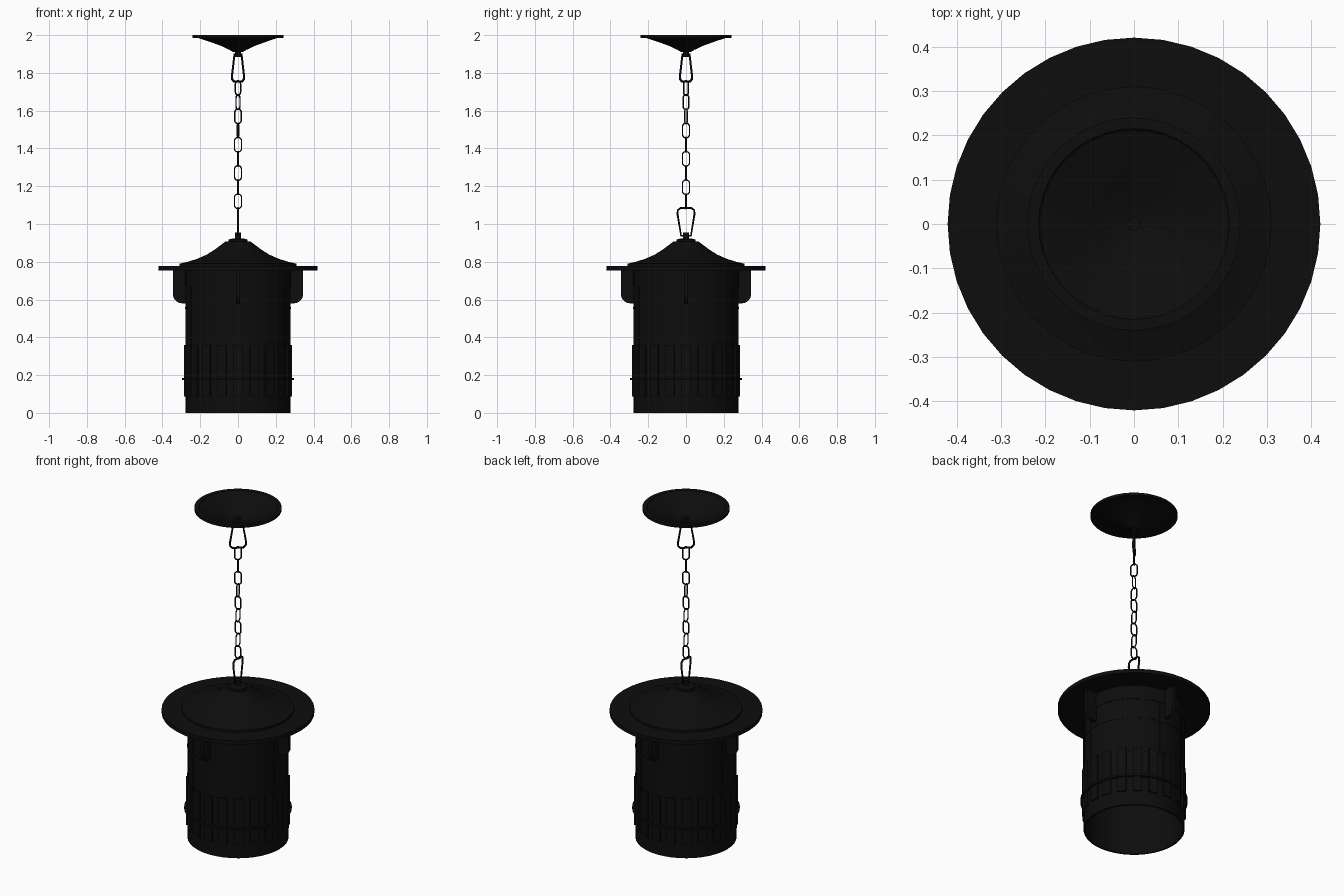
import bpy, bmesh
from math import sin, cos, pi, radians
from mathutils import Matrix, Vector

if "Cube" in bpy.data.objects:
    bpy.data.objects.remove(bpy.data.objects["Cube"], do_unlink=True)

black = bpy.data.materials.new("black iron")
black.use_nodes = True
COLOUR = (0.004, 0.004, 0.004, 1)
black.diffuse_color = COLOUR
black.node_tree.nodes["Principled BSDF"].inputs["Base Color"].default_value = COLOUR
SIDES = 40


def finish(obj, angle=30):
    if not obj.data.materials:
        obj.data.materials.append(black)
    bpy.ops.object.select_all(action="DESELECT")
    obj.select_set(True)
    bpy.context.view_layer.objects.active = obj
    if obj.type == "CURVE":
        bpy.ops.object.convert(target="MESH")
    bpy.ops.object.shade_smooth_by_angle(angle=radians(angle))


def from_bmesh(name, bm, angle=30):
    bmesh.ops.recalc_face_normals(bm, faces=bm.faces)
    mesh = bpy.data.meshes.new(name)
    bm.to_mesh(mesh)
    bm.free()
    obj = bpy.data.objects.new(name, mesh)
    bpy.context.collection.objects.link(obj)
    finish(obj, angle)
    return obj


def lathe(name, profile, sides=SIDES):
    """Spin a closed (radius, height) profile round the z axis."""
    bm = bmesh.new()
    verts = [bm.verts.new((r, 0, z)) for r, z in profile]
    edges = [bm.edges.new((a, b)) for a, b in zip(verts, verts[1:] + verts[:1])]
    bmesh.ops.spin(bm, geom=verts + edges, cent=(0, 0, 0), axis=(0, 0, 1),
                   angle=2 * pi, steps=sides, use_duplicate=False)
    bmesh.ops.remove_doubles(bm, verts=bm.verts, dist=1e-5)
    bmesh.ops.dissolve_degenerate(bm, edges=bm.edges, dist=1e-6)
    return from_bmesh(name, bm)


def plates(name, count, radius, size, z, offset=0):
    """Upright plates spaced round the body."""
    bm = bmesh.new()
    for i in range(count):
        turn = Matrix.Rotation(2 * pi * i / count + offset, 4, "Z")
        place = Matrix.Translation((radius, 0, z))
        bmesh.ops.create_cube(bm, size=1, matrix=turn @ place @ Matrix.Diagonal((*size, 1)))
    return from_bmesh(name, bm)


def wire(name, points, radius, angle):
    """Closed wire through (across, height) points, turned about z."""
    curve = bpy.data.curves.new(name, "CURVE")
    curve.dimensions = "3D"
    curve.bevel_depth = radius
    curve.bevel_resolution = 1
    spline = curve.splines.new("POLY")
    spline.points.add(len(points) - 1)
    for p, (u, z) in zip(spline.points, points):
        p.co = (u * cos(angle), u * sin(angle), z, 1)
    spline.use_cyclic_u = True
    obj = bpy.data.objects.new(name, curve)
    bpy.context.collection.objects.link(obj)
    finish(obj, 60)


# Ceiling canopy: thin dish, open at the top
outer = [(0.24, 2.0), (0.24, 1.985), (0.21, 1.985), (0.15, 1.965),
         (0.09, 1.943), (0.045, 1.922), (0.025, 1.91)]
inner = [(0.0, 1.925), (0.04, 1.93), (0.09, 1.952), (0.15, 1.974), (0.21, 1.994), (0.215, 2.0)]
lathe("ceiling_canopy", outer + [(0.0, 1.91)] + inner)
lathe("canopy_stem", [(0, 1.94), (0.015, 1.94), (0.015, 1.885), (0, 1.885)], 16)

# Hanging loops, narrow at the stem and wide where the chain hooks on
loop = [(0.026, 0), (0.045, 0.115), (0.043, 0.135), (0.03, 0.146)]
loop += [(-u, h) for u, h in reversed(loop)]
wire("upper_loop", [(u, 1.9 - h) for u, h in loop], 0.006, radians(45))
wire("lower_loop", [(u, 0.938 + h) for u, h in loop], 0.006, radians(90))

# Chain: alternating links, twisting a little near the top
for i in range(9):
    centre = 1.12 + 0.075 * i
    twist = radians(90 * i + max(0, i - 4) * 11)
    ring = []
    for k in range(16):
        a = 2 * pi * (k + 0.5) / 16
        ring.append((0.019 * cos(a), centre + 0.019 * sin(a) + (0.02 if sin(a) > 0 else -0.02)))
    wire(f"chain_link_{i + 1}", ring, 0.004, twist)

# Roof with a flared curve, its cap and the wide brim
lathe("roof_stem", [(0, 0.9), (0.015, 0.9), (0.015, 0.955), (0, 0.955)], 16)
lathe("roof_cap", [(0, 0.9), (0.05, 0.9), (0.05, 0.918), (0.035, 0.922), (0, 0.922)])
lathe("roof", [(0, 0.768), (0.31, 0.768), (0.31, 0.79), (0.265, 0.8), (0.215, 0.816),
               (0.165, 0.838), (0.12, 0.867), (0.085, 0.893), (0.065, 0.908), (0, 0.908)])
lathe("brim", [(0, 0.755), (0.42, 0.755), (0.42, 0.778), (0, 0.778)])

# Hollow body, open at the bottom, with bands and a thin ring
lathe("body", [(0.278, 0), (0.278, 0.757), (0.268, 0.757), (0.268, 0)])
for name, low, high, radius in (("upper_band", 0.67, 0.74, 0.281),
                                ("middle_band", 0.55, 0.56, 0.28),
                                ("thin_ring", 0.174, 0.186, 0.296)):
    lathe(name, [(0.272, low), (radius, low), (radius, high), (0.272, high)])

# Raised slats and the fine seams between the boards
plates("slats", 20, 0.28, (0.012, 0.05, 0.275), 0.223)
plates("seams", 20, 0.277, (0.006, 0.004, 0.4), 0.54, radians(9))

# Four rounded brackets under the brim
bm = bmesh.new()
section = [(0.27, 0.757), (0.345, 0.757), (0.345, 0.64)]
section += [(0.295 + 0.05 * cos(a), 0.63 - 0.05 * sin(a))
            for a in (radians(d) for d in range(15, 91, 15))]
section.append((0.27, 0.58))
for i in range(4):
    turn = Matrix.Rotation(i * pi / 2, 3, "Z")
    face = bm.faces.new([bm.verts.new(turn @ Vector((r, -0.011, z))) for r, z in section])
    made = bmesh.ops.extrude_face_region(bm, geom=[face])["geom"]
    bmesh.ops.translate(bm, vec=turn @ Vector((0, 0.022, 0)),
                        verts=[v for v in made if isinstance(v, bmesh.types.BMVert)])
from_bmesh("brackets", bm)
